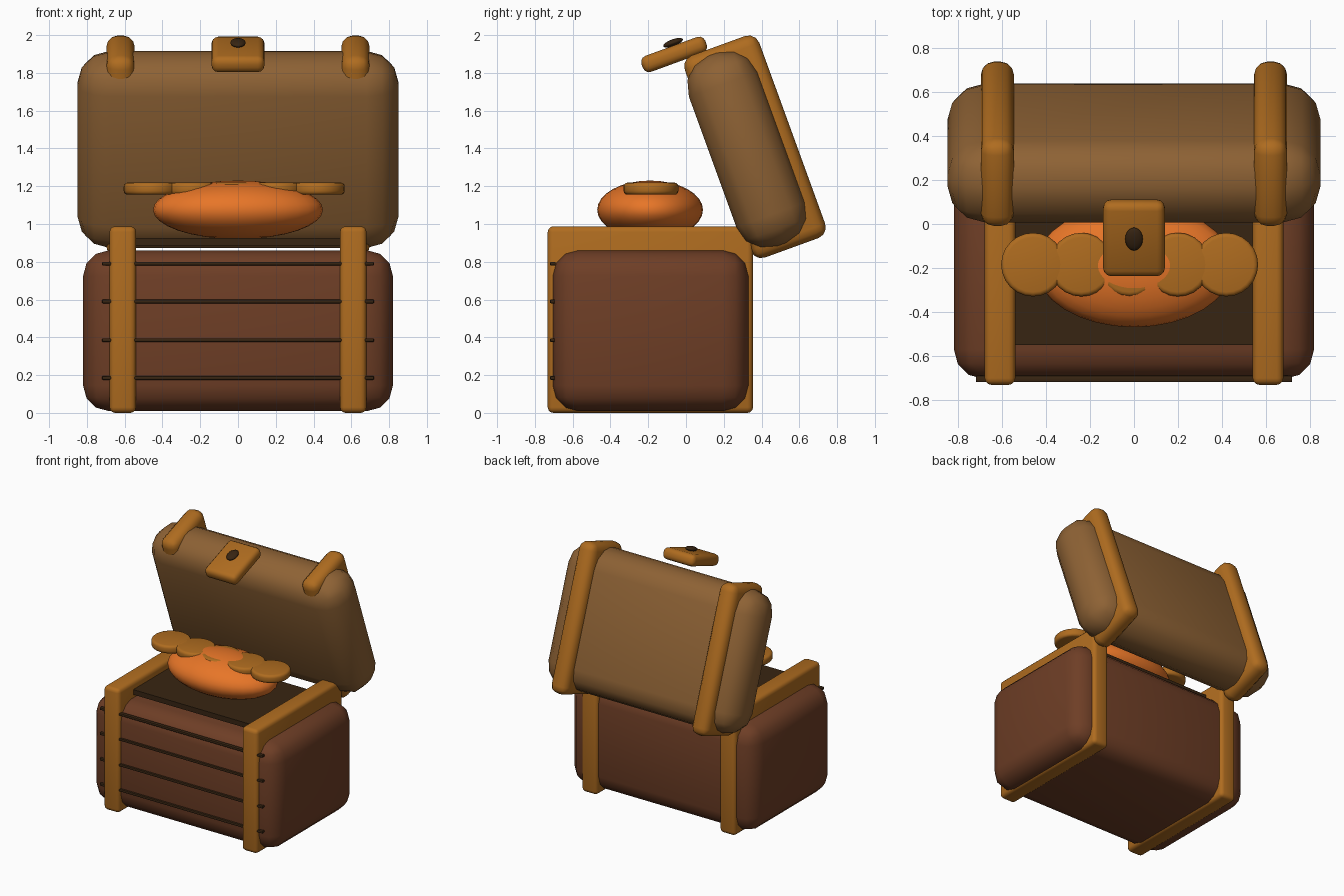
import bpy, math
from mathutils import Matrix, Vector

if "Cube" in bpy.data.objects:
    bpy.data.objects.remove(bpy.data.objects["Cube"])


def material(name, rgb):
    m = bpy.data.materials.new(name)
    m.diffuse_color = (*rgb, 1)
    m.use_nodes = True
    m.node_tree.nodes["Principled BSDF"].inputs["Base Color"].default_value = m.diffuse_color
    return m


RED_WOOD = material("red brown wood", (0.156, 0.048, 0.019))
LID_WOOD = material("light brown wood", (0.27, 0.122, 0.035))
BRASS = material("brass", (0.429, 0.150, 0.014))
ORANGE = material("orange", (0.807, 0.181, 0.021))
DARK = material("dark brown", (0.039, 0.018, 0.006))

TILT = math.radians(20)                 # how far the open lid leans back
LEAN = Matrix.Rotation(TILT, 3, 'X')


def finish(name, mat, scale, pos, tilted, bevel, segments):
    o = bpy.context.object
    o.name = name
    o.data.transform(Matrix.Diagonal((*scale, 1)))
    o.location = LEAN @ Vector(pos) if tilted else pos
    if tilted:
        o.rotation_euler = (TILT, 0, 0)
    o.data.materials.append(mat)
    if bevel:
        b = o.modifiers.new("round", 'BEVEL')
        b.width, b.segments = bevel, segments
        b.limit_method = 'ANGLE'
        bpy.ops.object.modifier_apply(modifier=b.name)
    bpy.ops.object.shade_smooth_by_angle(angle=math.radians(40))
    return o


def box(name, mat, lo, hi, bevel=0, segments=3, tilted=False):
    """Rounded box between two corners, optionally in the leaning lid frame."""
    bpy.ops.mesh.primitive_cube_add(size=1)
    size = [b - a for a, b in zip(lo, hi)]
    mid = [(a + b) / 2 for a, b in zip(lo, hi)]
    return finish(name, mat, size, mid, tilted, bevel, segments)


def ellipsoid(name, mat, pos, radii, tilted=False):
    bpy.ops.mesh.primitive_uv_sphere_add(segments=32, ring_count=16, radius=1)
    return finish(name, mat, radii, pos, tilted, 0, 0)


# Chest body and the dark inner floor
box("chest_body", RED_WOOD, (-0.82, -0.705, 0.01), (0.82, 0.33, 0.86), 0.135)
box("inner_floor", DARK, (-0.60, -0.55, 0.885), (0.60, 0.18, 0.925))

# Plank grooves across the front
for i, z in enumerate((0.185, 0.385, 0.59, 0.79)):
    box(f"plank_groove_{i}", DARK, (-0.72, -0.72, z - 0.01),
        (0.72, -0.69, z + 0.01), 0.006, 2)

# Lid
box("lid", LID_WOOD, (-0.85, 0.587, 0.662), (0.85, 0.975, 1.738), 0.17, 3, True)

# Bands on both body and lid
for side, s in (("left", -1), ("right", 1)):
    x = s * 0.61
    box(f"body_band_{side}", BRASS, (x - 0.07, -0.732, 0),
        (x + 0.07, 0.355, 0.988), 0.03)
    x = s * 0.622
    box(f"lid_band_{side}", BRASS, (x - 0.075, 0.615, 0.63),
        (x + 0.075, 1.035, 1.768), 0.06, 3, True)

# Latch and keyhole
box("latch", BRASS, (-0.14, 0.41, 1.76), (0.14, 0.77, 1.85), 0.035, 3, True)
ellipsoid("keyhole", DARK, (0, 0.606, 1.865), (0.04, 0.055, 0.018), True)

# Heap of treasure with a row of coins on top
ellipsoid("treasure_heap", ORANGE, (0, -0.19, 1.075), (0.45, 0.28, 0.155))
for i in range(5):
    bpy.ops.mesh.primitive_cylinder_add(vertices=24, radius=1, depth=1)
    finish(f"coin_{i}", BRASS, (0.145, 0.145, 0.064),
           (-0.46 + 0.22 * i, -0.185, 1.187), False, 0.02, 3)
